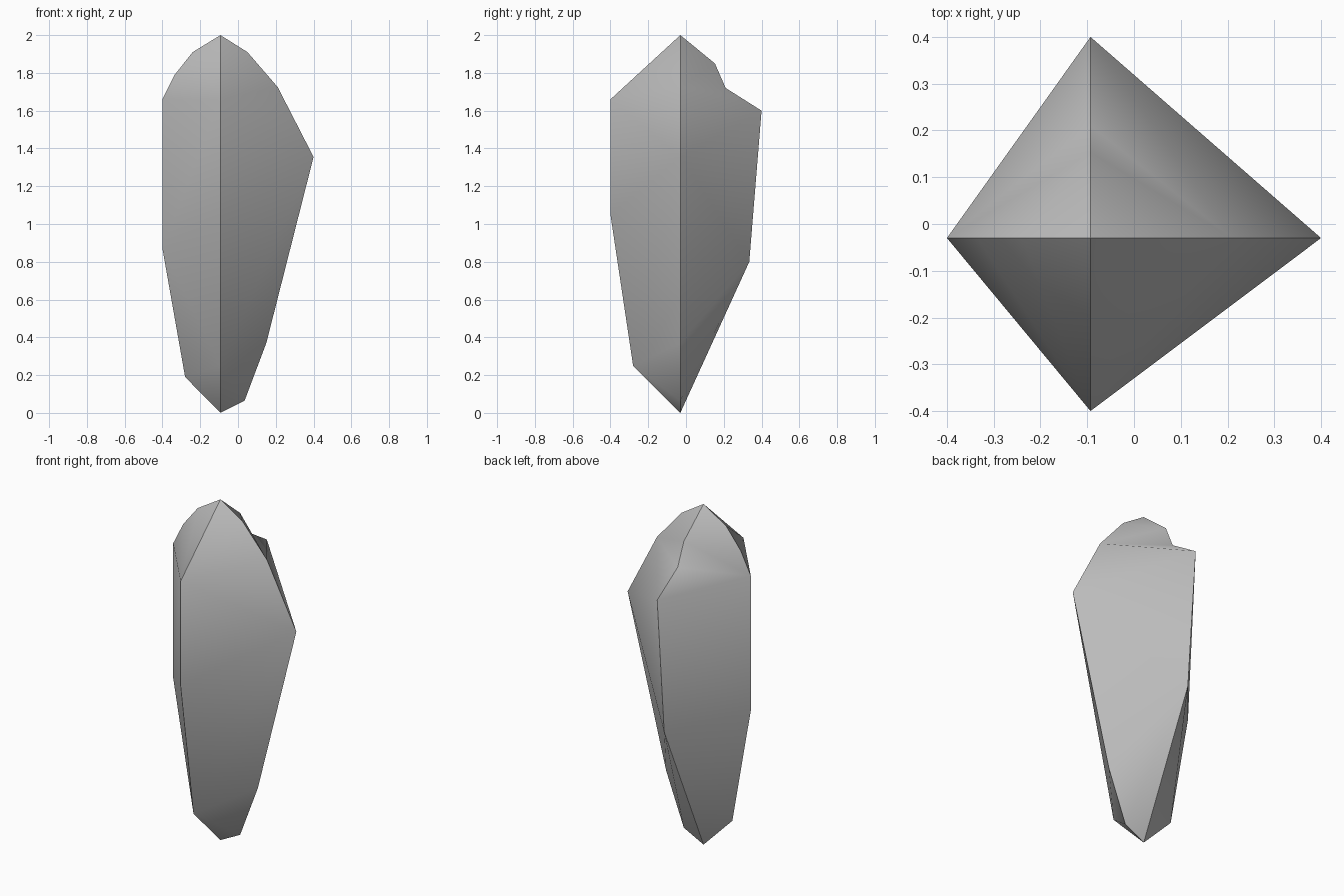
import bpy
import bmesh
import math

cube = bpy.data.objects.get("Cube")
if cube:
    bpy.data.objects.remove(cube, do_unlink=True)

AXIS_X, AXIS_Y = -0.093, -0.03

# Ridge profiles: (position along the ridge's own axis, height), top to bottom
front = [(-0.40, 1.66), (-0.40, 1.05), (-0.28, 0.25)]
left = [(0.05, 1.91), (0.21, 1.725), (0.40, 1.355), (0.15, 0.37), (0.035, 0.065)]
back = [(0.153, 1.85), (0.21, 1.72), (0.40, 1.60), (0.335, 0.80)]
right = [(-0.24, 1.91), (-0.335, 1.79), (-0.40, 1.66), (-0.40, 0.87), (-0.28, 0.19)]

stone = bpy.data.materials.new("stone grey")
stone.use_nodes = True
colour = (0.5, 0.5, 0.5, 1.0)
stone.diffuse_color = colour
stone.node_tree.nodes["Principled BSDF"].inputs["Base Color"].default_value = colour

bm = bmesh.new()
tip = bm.verts.new((AXIS_X, AXIS_Y, 2.0))
foot = bm.verts.new((AXIS_X, AXIS_Y, 0.0))


def ridge(profile, along_x):
    """Vertices of one ridge, from the tip to the foot."""
    points = [(p, AXIS_Y, z) if along_x else (AXIS_X, p, z) for p, z in profile]
    return [tip] + [bm.verts.new(p) for p in points] + [foot]


def panel(a, b, steps):
    """Zip two ridges together; each step moves down one of them."""
    i = j = 0
    for step in steps:
        corner = a[i + 1] if step == "a" else b[j + 1]
        if a[i] != b[j]:
            bm.faces.new((a[i], corner, b[j]))
        if step == "a":
            i += 1
        else:
            j += 1


f, l, k, r = ridge(front, False), ridge(left, True), ridge(back, False), ridge(right, True)

# Four faceted sides
panel(f, l, "abbbaabba")
panel(l, k, "baabbabaaa")
panel(k, r, "abbbaababb")
panel(r, f, "baaaabbaa")
bmesh.ops.recalc_face_normals(bm, faces=bm.faces)

# Soft shading inside each side, sharp along the ridges and hard breaks
for face in bm.faces:
    face.smooth = True
ridge_pairs = {frozenset(pair) for line in (f, l, k, r) for pair in zip(line, line[1:])}
for edge in bm.edges:
    on_ridge = frozenset(edge.verts) in ridge_pairs
    edge.smooth = not on_ridge and edge.calc_face_angle(0) < math.radians(60)

mesh = bpy.data.meshes.new("crystal_shard")
bm.to_mesh(mesh)
bm.free()
mesh.materials.append(stone)
shard = bpy.data.objects.new("crystal_shard", mesh)
bpy.context.collection.objects.link(shard)
